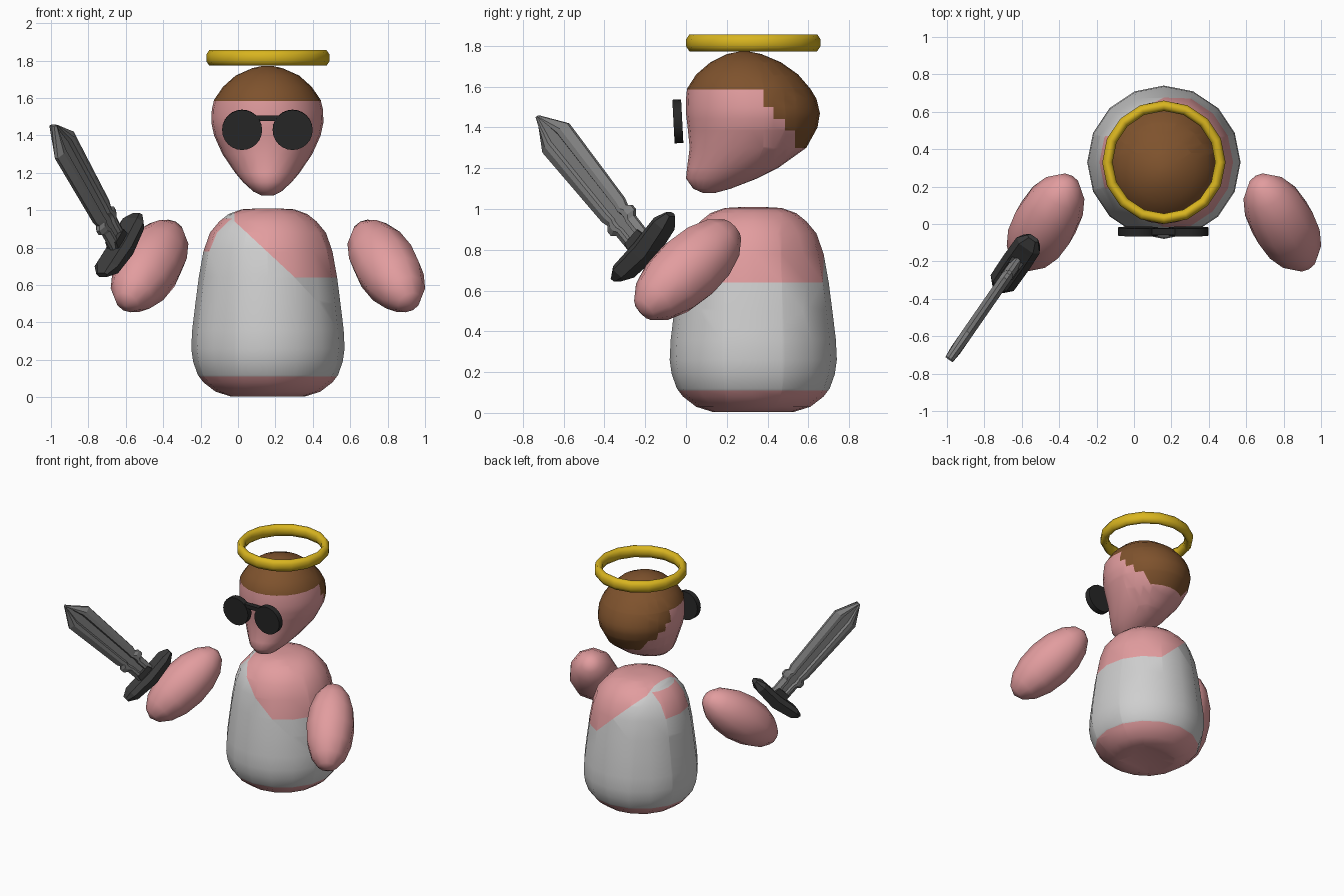
import bpy, bmesh, math
from mathutils import Vector, Matrix

if "Cube" in bpy.data.objects:
    bpy.data.objects.remove(bpy.data.objects["Cube"])


def material(name, rgb):
    m = bpy.data.materials.new(name)
    m.diffuse_color = (*rgb, 1)
    m.use_nodes = True
    m.node_tree.nodes["Principled BSDF"].inputs["Base Color"].default_value = m.diffuse_color
    return m


SKIN = material("skin pink", (0.76, 0.335, 0.345))
CLOTH = material("cloth white", (0.62, 0.62, 0.62))
HAIR = material("hair brown", (0.21, 0.085, 0.026))
GOLD = material("halo gold", (0.69, 0.46, 0.014))
BLACK = material("glasses black", (0.02, 0.02, 0.02))
STEEL = material("blade grey", (0.21, 0.21, 0.21))
DARK = material("guard dark grey", (0.045, 0.045, 0.045))

CX, CY = 0.16, 0.33  # axis of body and head


def finish(name, bm, mats, rule=None, angle=60):
    bmesh.ops.recalc_face_normals(bm, faces=bm.faces)
    if rule:
        for f in bm.faces:
            f.material_index = rule(f.calc_center_median())
    me = bpy.data.meshes.new(name)
    bm.to_mesh(me)
    bm.free()
    ob = bpy.data.objects.new(name, me)
    bpy.context.collection.objects.link(ob)
    for m in mats:
        me.materials.append(m)
    bpy.ops.object.select_all(action='DESELECT')
    ob.select_set(True)
    bpy.context.view_layer.objects.active = ob
    bpy.ops.object.shade_smooth_by_angle(angle=math.radians(angle))
    return ob


def loft(rings):
    """Skin closed rings of equal point count and cap both ends."""
    bm = bmesh.new()
    vs = [[bm.verts.new(p) for p in r] for r in rings]
    n = len(vs[0])
    for a, b in zip(vs, vs[1:]):
        for i in range(n):
            j = (i + 1) % n
            bm.faces.new((a[i], a[j], b[j], b[i]))
    bm.faces.new(vs[0])
    bm.faces.new(vs[-1])
    return bm


def cut(bm, co, no):
    bmesh.ops.bisect_plane(bm, geom=bm.verts[:] + bm.edges[:] + bm.faces[:],
                           dist=1e-5, plane_co=co, plane_no=no)


def oval(z, x, y, rx, ry, n):
    return [(x + rx * math.cos(math.tau * i / n),
             y + ry * math.sin(math.tau * i / n), z) for i in range(n)]


# Body: turned shape, one-shoulder garment coloured between cut lines
body_profile = [(0.02, 0.10), (0.005, 0.20), (0.03, 0.28), (0.08, 0.345),
                (0.12, 0.375), (0.19, 0.40), (0.26, 0.41), (0.36, 0.405),
                (0.50, 0.388), (0.64, 0.37), (0.78, 0.345), (0.88, 0.31),
                (0.94, 0.26), (0.98, 0.21), (1.005, 0.14), (1.01, 0.05)]
bm = loft([oval(z, CX, CY, r, r, 16) for z, r in body_profile])
for z in (0.11, 0.64, 0.78, 0.955):
    cut(bm, (0, 0, z), (0, 0, 1))
cut(bm, (0.305, 0, 0.64), (0.93, 0, 1))      # slanted neckline
cut(bm, (-0.02, 0, 0), (1, 0, 0))            # shoulder strap edge
for s in (-1, 1):
    cut(bm, (0, CY + s * 0.14, 0), (0, 1, 0))  # arm hole sides


def body_colour(c):
    if c.z < 0.11:
        return 0
    if c.z > 0.64 and c.x > -0.02 and 0.93 * (c.x - 0.305) + c.z - 0.64 > 0:
        return 0
    if 0.78 < c.z < 0.955 and c.x < -0.02 and abs(c.y - CY) < 0.14:
        return 0
    return 1


finish("body", bm, [SKIN, CLOTH], body_colour)

# Head: stacked ovals (height, front, back, half width)
head_sections = [(1.078, 0.085, 0.14, 0.03), (1.10, 0.035, 0.22, 0.075),
                 (1.15, 0.0, 0.35, 0.13), (1.20, 0.005, 0.45, 0.172),
                 (1.30, 0.018, 0.59, 0.24), (1.40, 0.008, 0.645, 0.285),
                 (1.47, 0.0, 0.657, 0.30), (1.54, 0.0, 0.64, 0.297),
                 (1.59, 0.005, 0.61, 0.285), (1.66, 0.05, 0.55, 0.237),
                 (1.72, 0.12, 0.465, 0.17), (1.76, 0.20, 0.37, 0.08),
                 (1.772, 0.26, 0.31, 0.025)]
bm = loft([oval(z, CX - 0.003, (f + b) / 2, w, (b - f) / 2, 24)
           for z, f, b, w in head_sections])
hair_steps = [(-1, 1.585), (0.38, 1.50), (0.43, 1.442), (0.485, 1.385), (0.535, 1.30)]
for y, z in hair_steps:
    cut(bm, (0, 0, z), (0, 0, 1))
    cut(bm, (0, y, 0), (0, 1, 0))
finish("head", bm, [SKIN, HAIR],
       lambda c: int(any(c.y > y and c.z > z for y, z in hair_steps)))

# Halo: ring with a tall rounded section
bm = bmesh.new()
grid = []
for i in range(16):
    a = math.tau * i / 16
    ring = []
    for k in range(8):
        t = math.tau * (k + 0.5) / 8
        r = 0.302 + 0.030 * math.cos(t)
        ring.append(bm.verts.new((CX + r * math.cos(a), CY + r * math.sin(a),
                                  1.815 + 0.045 * math.sin(t))))
    grid.append(ring)
for i in range(16):
    for k in range(8):
        p, q = grid[i], grid[(i + 1) % 16]
        bm.faces.new((p[k], q[k], q[(k + 1) % 8], p[(k + 1) % 8]))
finish("halo", bm, [GOLD])

# Glasses: two round lenses and a bridge
tilt = Matrix.Rotation(math.radians(3), 4, 'X')
for side, x in (("right", 0.022), ("left", 0.292)):
    bm = bmesh.new()
    bmesh.ops.create_cone(bm, cap_ends=True, segments=24, radius1=0.107,
                          radius2=0.107, depth=0.043,
                          matrix=Matrix.Translation((x, -0.04, 1.43)) @ tilt
                          @ Matrix.Rotation(math.pi / 2, 4, 'X'))
    finish(side + "_lens", bm, [BLACK], angle=40)
bm = bmesh.new()
bmesh.ops.create_cube(bm, size=1, matrix=Matrix.Translation((0.157, -0.041, 1.492)) @ tilt
                      @ Matrix.Diagonal((0.15, 0.036, 0.03, 1)))
finish("glasses_bridge", bm, [BLACK], angle=30)

# Arms: long ellipsoids leaning forward, outward and down
for side, s in (("right", -1), ("left", 1)):
    axis = Vector((-s * 0.39, 0.68, 0.62)).normalized()
    bm = bmesh.new()
    bmesh.ops.create_uvsphere(
        bm, u_segments=10, v_segments=8, radius=1,
        matrix=Matrix.Translation((CX + s * 0.633, 0.008, 0.702))
        @ axis.to_track_quat('Z', 'Y').to_matrix().to_4x4()
        @ Matrix.Diagonal((0.175, 0.175, 0.34, 1)))
    finish(side + "_arm", bm, [SKIN])

# Sword frame: A along the blade, G along the guard, N through the thickness
A = Vector((-0.397, -0.573, 0.717)).normalized()
N = Vector((0.822, -0.569, 0)).normalized()
G = N.cross(A).normalized()
if G.z < 0:
    G = -G
HILT = Vector((-0.625, -0.20, 0.80))


def sword_point(a, g, n):
    return HILT + A * a + G * g + N * n


# Blade: grooved section lofted along the length (distance, half width, thickness)
section = [(1, 0.010), (0.62, 0.030), (0.36, 0.030), (0.26, 0.012),
           (-0.26, 0.012), (-0.36, 0.030), (-0.62, 0.030), (-1, 0.010)]
section += [(g, -n) for g, n in reversed(section)]
stations = [(0.0, 0.07, 1), (0.165, 0.072, 1), (0.185, 0.095, 1), (0.215, 0.095, 1),
            (0.235, 0.075, 1), (0.27, 0.086, 1), (0.765, 0.103, 1), (0.912, 0.006, 0.8)]
bm = loft([[sword_point(a, w * g, t * n) for g, n in section] for a, w, t in stations])
finish("blade", bm, [STEEL], angle=20)

# Guard: tapered bar across the blade (position, half depth, half width)
guard = [(-0.23, 0.015, 0.035), (-0.17, 0.040, 0.075), (0.0, 0.048, 0.078),
         (0.17, 0.040, 0.075), (0.23, 0.015, 0.035)]
bm = loft([[sword_point(a * d + 0.02 * abs(g) / 0.23, g, n * w)
            for a, n in ((1, 0.6), (0.3, 1), (-1, 0.7), (-1, -0.7), (0.3, -1), (1, -0.6))]
           for g, d, w in guard])
finish("guard", bm, [DARK], angle=20)

# Collar: short block where the blade meets the guard
bm = loft([[sword_point(a, g * w, n * 0.036) for g, n in ((1, 1), (-1, 1), (-1, -1), (1, -1))]
           for a, w in ((0.0, 0.07), (0.09, 0.05))])
finish("collar", bm, [DARK], angle=20)
